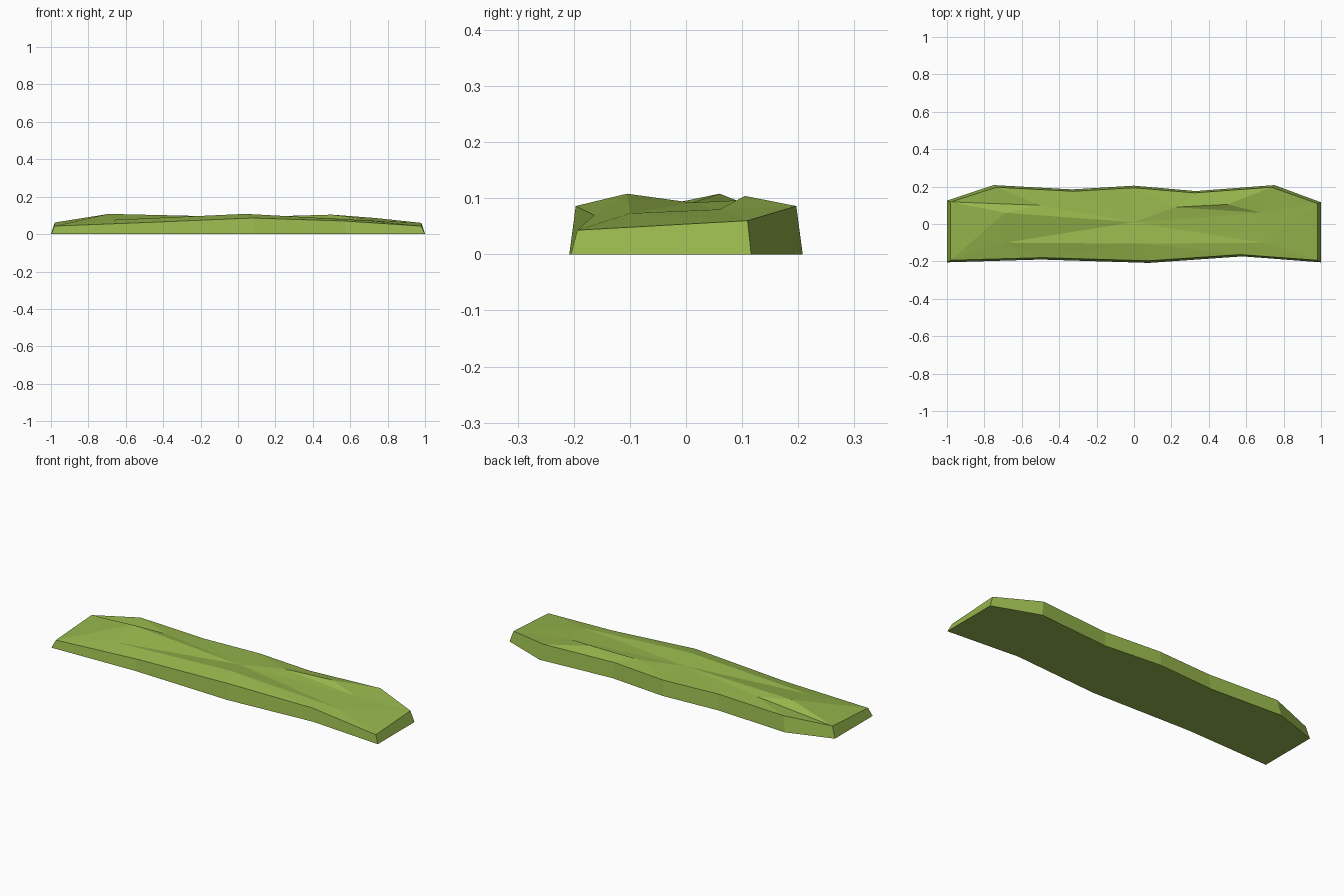
import bpy, bmesh
from mathutils import Vector
from mathutils.geometry import delaunay_2d_cdt

if "Cube" in bpy.data.objects:
    bpy.data.objects.remove(bpy.data.objects["Cube"])

# Base outline, counter-clockwise: x, y, rim height
outline = [(-1, -.205, .043), (-.5, -.19, .062), (.08, -.208, .086), (.58, -.173, .07),
           (1, -.205, .043), (1, .116, .06), (.75, .208, .086), (.33, .176, .084),
           (0, .205, .082), (-.33, .185, .084), (-.75, .208, .084), (-1, .125, .062)]
# Low bumps and dips on the top: x, y, z
bumps = [(-.69, .06, .108), (-.69, -.1, .075), (-.5, .1, .092), (0, .01, .092),
         (.04, -.105, .108), (.69, -.1, .073), (.68, .06, .08), (.5, .105, .104),
         (.22, .09, .096)]
n = len(outline)

# Rim is the outline pulled in slightly
rim = [Vector((x * .98, y * .945, z)) for x, y, z in outline]
pts = rim + [Vector(b) for b in bumps]

# Creases between bumps (bump index), and from rim corners to bumps
creases = [(3, 0), (3, 2), (3, 1), (1, 4), (3, 4), (3, 5), (4, 5), (3, 6),
           (3, 8), (8, 7), (7, 6), (0, 2)]
edges = [(i, (i + 1) % n) for i in range(n)]
edges += [(n + a, n + b) for a, b in creases]
edges += [(11, n), (11, n + 2), (0, n), (0, n + 1), (6, n + 7), (6, n + 6)]

flat, _, tris, _, _, _ = delaunay_2d_cdt([p.xy for p in pts], edges, [list(range(n))], 1, 1e-5)

# Grass slab: faceted top, sloping sides, flat base
bm = bmesh.new()
top = [bm.verts.new(p) for p in pts]
base = [bm.verts.new((x, y, 0)) for x, y, z in outline]
for t in tris:
    bm.faces.new([top[i] for i in t])
for i in range(n):
    j = (i + 1) % n
    bm.faces.new((base[i], base[j], top[j], top[i]))
bm.faces.new(base[::-1])
bmesh.ops.recalc_face_normals(bm, faces=bm.faces[:])
mesh = bpy.data.meshes.new("grass_slab")
bm.to_mesh(mesh)
bm.free()

mat = bpy.data.materials.new("grass green")
mat.diffuse_color = (.305, .468, .073, 1)
mat.use_nodes = True
mat.node_tree.nodes["Principled BSDF"].inputs["Base Color"].default_value = mat.diffuse_color
mesh.materials.append(mat)
obj = bpy.data.objects.new("grass_slab", mesh)
bpy.context.collection.objects.link(obj)
